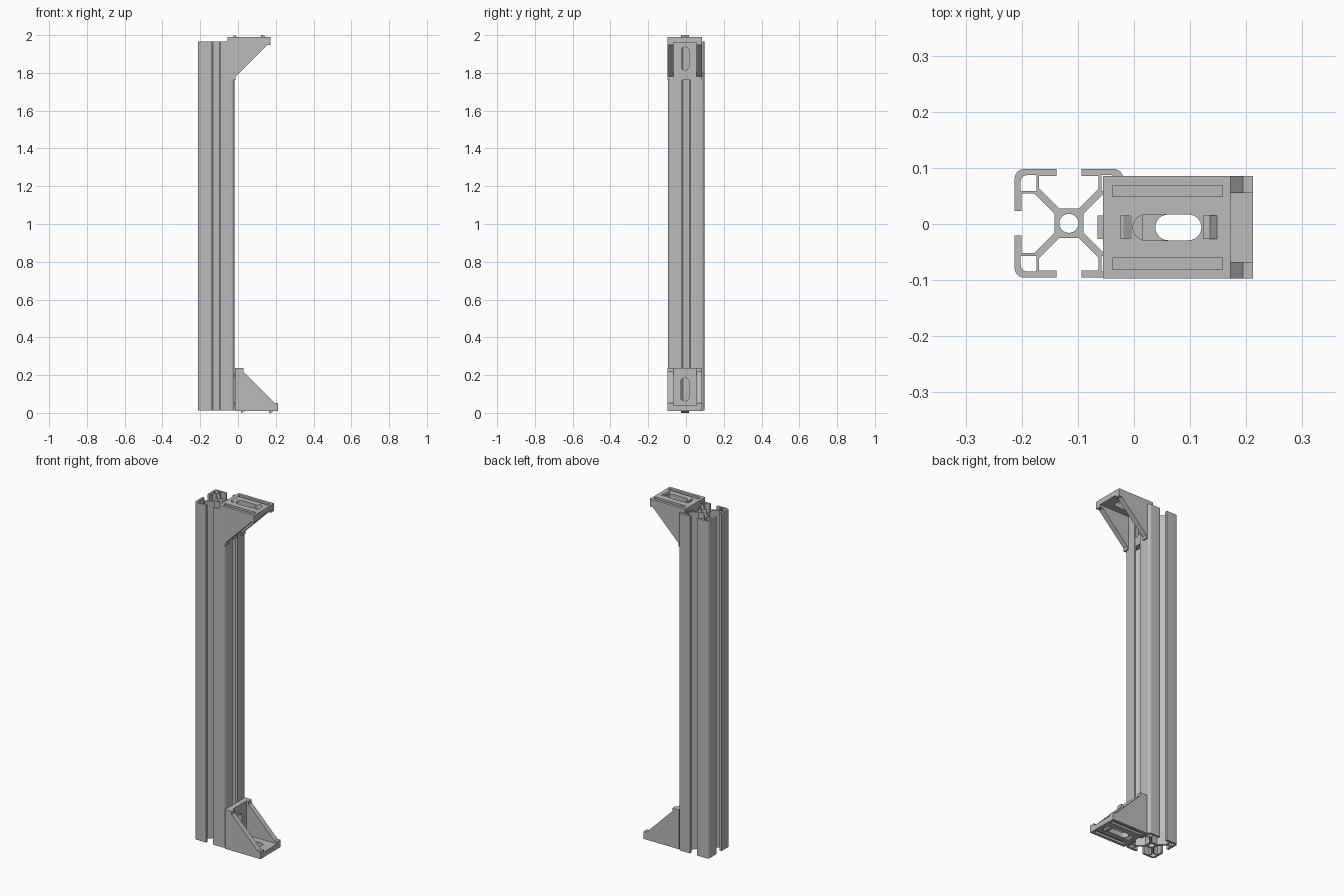
import bpy, bmesh, math
from mathutils import Matrix, Vector

cube = bpy.data.objects.get("Cube")
if cube:
    bpy.data.objects.remove(cube)

GREY = (0.5, 0.5, 0.5, 1)
metal = bpy.data.materials.new("plain_grey_metal")
metal.use_nodes = True
metal.diffuse_color = GREY
metal.node_tree.nodes["Principled BSDF"].inputs["Base Color"].default_value = GREY


def add_object(name, mesh):
    obj = bpy.data.objects.new(name, mesh)
    bpy.context.scene.collection.objects.link(obj)
    return obj


def baked(obj):
    """Mesh of an object with its modifiers applied."""
    bpy.context.view_layer.update()
    graph = bpy.context.evaluated_depsgraph_get()
    return bpy.data.meshes.new_from_object(obj.evaluated_get(graph))


def finish(obj):
    obj.data.materials.clear()
    obj.data.materials.append(metal)
    bpy.ops.object.select_all(action='DESELECT')
    obj.select_set(True)
    bpy.context.view_layer.objects.active = obj
    bpy.ops.object.shade_smooth_by_angle(angle=math.radians(30))


def arc(cx, cy, r, start, end, steps):
    angles = [math.radians(start + (end - start) * i / steps) for i in range(steps + 1)]
    return [(cx + r * math.cos(a), cy + r * math.sin(a)) for a in angles]


def prism(name, points, low, high, place):
    """Extrude a 2D outline from low to high; place maps (a, b, depth) to xyz."""
    bm = bmesh.new()
    rings = [[bm.verts.new(place(a, b, d)) for a, b in points] for d in (low, high)]
    for ring in rings:
        bm.faces.new(ring)
    for i in range(len(points)):
        j = (i + 1) % len(points)
        bm.faces.new((rings[0][i], rings[0][j], rings[1][j], rings[1][i]))
    bmesh.ops.recalc_face_normals(bm, faces=bm.faces)
    mesh = bpy.data.meshes.new(name)
    bm.to_mesh(mesh)
    bm.free()
    return add_object(name, mesh)


# Slotted post: one quarter of the outline, turned four times
HALF, SLOT, LIP, BOX, HUB, RIB = 0.0968, 0.022, 0.0125, 0.053, 0.026, 0.009
inner = HALF - LIP
quarter = [(HUB, HUB - RIB), (BOX + RIB, BOX), (inner, BOX), (inner, SLOT), (HALF, SLOT)]
quarter += arc(HALF - 0.017, HALF - 0.017, 0.017, 0, 90, 6)
quarter += [(SLOT, HALF), (SLOT, inner), (BOX, inner), (BOX, BOX + RIB), (HUB - RIB, HUB)]
cavity = [(0.058, 0.058), (0.086, 0.058)] + arc(0.074, 0.074, 0.012, 0, 90, 5) + [(0.058, 0.086)]


def turned(points, k):
    turn = Matrix.Rotation(k * math.pi / 2, 2)
    return [tuple(turn @ Vector(p)) for p in points]


outline = [p for k in range(4) for p in turned(quarter, k)]
loops = [outline, arc(0, 0, 0.017, 0, 345, 23)] + [turned(cavity, k) for k in range(4)]
curve = bpy.data.curves.new("post_profile", 'CURVE')
curve.dimensions, curve.fill_mode = '2D', 'BOTH'
curve.extrude = (1.965 - 0.012) / 2
for loop in loops:
    spline = curve.splines.new('POLY')
    spline.points.add(len(loop) - 1)
    spline.use_cyclic_u = True
    for point, (x, y) in zip(spline.points, loop):
        point.co = (x, y, 0, 1)
source = add_object("post_profile", curve)
post = add_object("slotted_post", baked(source))
bpy.data.objects.remove(source)
bm = bmesh.new()
bm.from_mesh(post.data)
bmesh.ops.remove_doubles(bm, verts=bm.verts, dist=0.0001)
bmesh.ops.recalc_face_normals(bm, faces=bm.faces)
bm.to_mesh(post.data)
bm.free()
post.location = (-0.116, 0.0012, (1.965 + 0.012) / 2)
finish(post)

# Corner bracket: solid gusset, then pocket, slots, grooves and locating tabs
SIZE, END, WALL, PLATE, WIDE = 0.227, 0.043, 0.03, 0.03, 0.0915


def side(a, b, d):      # outline seen from the side, depth along y
    return (a, d, b)


def floor(a, b, d):     # outline on the floor plate
    return (a, b, d)


def leg(a, b, d):       # the same outline on the upright plate
    return (d, b, a)


def box(a0, a1, b0, b1):
    return [(a0, b0), (a1, b0), (a1, b1), (a0, b1)]


gusset = [(0, 0), (SIZE, 0), (SIZE, END), (SIZE - 0.018, END),
          (END, SIZE - 0.018), (END, SIZE), (0, SIZE)]
bracket = prism("lower_bracket", gusset, -WIDE, WIDE, side)
reach = WIDE - WALL
steps = [(prism("pocket", box(PLATE, 0.3, PLATE, 0.3), -reach, reach, side), 'DIFFERENCE')]
long_hole = arc(0.152, 0, 0.023, -90, 90, 12) + arc(0.076, 0, 0.023, 90, 270, 12)
tabs = [[(0.031, 0.004), (0.031, -0.01), (0.036, -0.01), (0.051, 0.0), (0.051, 0.004)],
        [(0.178, 0.004), (0.178, -0.01), (0.19, -0.01), (0.203, 0.0), (0.203, 0.004)]]
for plate in (floor, leg):
    steps.append((prism("slot", long_hole, -0.02, 0.045, plate), 'DIFFERENCE'))
    for s in (-0.065, 0.065):
        groove = box(0.017, 0.213, s - 0.01, s + 0.01)
        steps.append((prism("groove", groove, -0.02, 0.012, plate), 'DIFFERENCE'))
    for tab in tabs:
        points = tab if plate is floor else [(b, a) for a, b in tab]
        steps.append((prism("tab", points, -0.021, 0.021, side), 'UNION'))
for tool, operation in steps:
    tool.hide_render = True
    mod = bracket.modifiers.new(tool.name, 'BOOLEAN')
    mod.object, mod.operation, mod.solver = tool, operation, 'EXACT'
shape = baked(bracket)
bracket.modifiers.clear()
bracket.data = shape
for tool, operation in steps:
    bpy.data.objects.remove(tool)
bracket.location = (-0.015, -0.006, 0.01)
finish(bracket)

# Upper bracket is the same part turned a quarter about y
upper = add_object("upper_bracket", bracket.data)
upper.rotation_euler = (0, math.pi / 2, 0)
upper.location = (-0.055, -0.006, 1.99)
